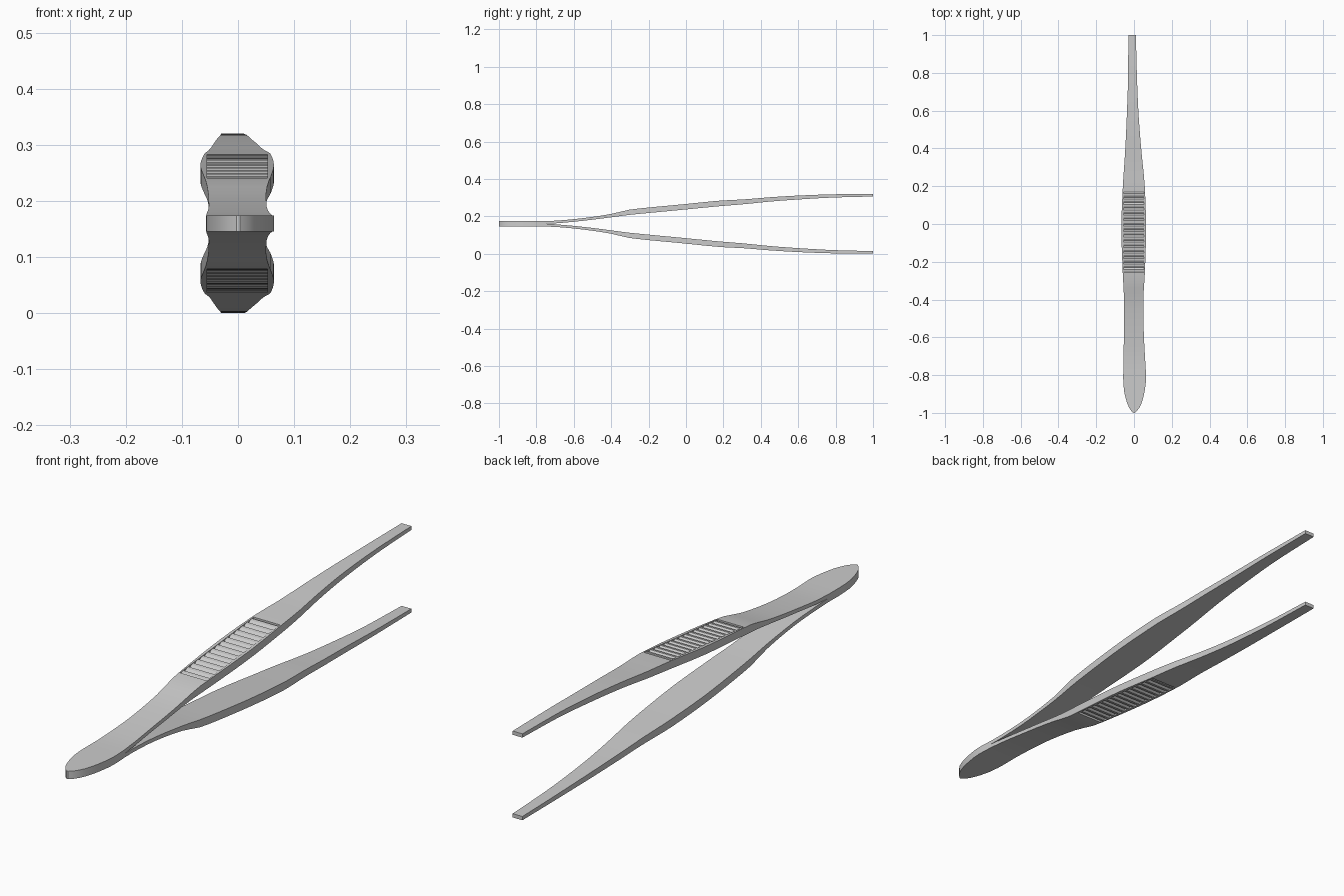
import bpy, bmesh
from mathutils import Matrix

if "Cube" in bpy.data.objects:
    bpy.data.objects.remove(bpy.data.objects["Cube"])

MID = 0.16  # height of the plane the two arms mirror across

# Arm stations: y, left x, right x
OUTLINE = [(-1, -.003, .004), (-.99, -.014, .016), (-.97, -.027, .03),
           (-.93, -.042, .046), (-.88, -.053, .057), (-.82, -.057, .064),
           (-.7, -.056, .058), (-.55, -.052, .051), (-.4, -.053, .05),
           (-.25, -.06, .058), (-.02, -.067, .064), (.18, -.06, .058),
           (.4, -.046, .038), (.6, -.037, .023), (.8, -.031, .015), (1, -.03, .01)]
# Arm stations: y, inner z, outer z (measured from the mirror plane)
SIDE = [(-1, 0, .0145), (-.75, 0, .0145), (-.68, .004, .018), (-.6, .011, .025),
        (-.5, .022, .037), (-.4, .035, .053), (-.34, .043, .067), (-.3, .048, .076),
        (-.24, .054, .083), (-.02, .075, .104), (.2, .096, .125), (.3, .104, .13),
        (.45, .119, .142), (.6, .13, .151), (.8, .141, .158), (1, .146, .16)]


def sample(keys, y, col):
    """Monotone cubic interpolation through the key stations."""
    n = len(keys)
    i = max(k for k in range(n - 1) if keys[k][0] <= y + 1e-9)

    def secant(k):
        return (keys[k + 1][col] - keys[k][col]) / (keys[k + 1][0] - keys[k][0])

    def slope(k):
        if k == 0:
            return secant(0)
        if k == n - 1:
            return secant(n - 2)
        a, b = secant(k - 1), secant(k)
        return 2 * a * b / (a + b) if a * b > 0 else 0.0

    h = keys[i + 1][0] - keys[i][0]
    t = (y - keys[i][0]) / h
    return ((2*t**3 - 3*t**2 + 1) * keys[i][col] + (t**3 - 2*t**2 + t) * h * slope(i)
            + (3*t**2 - 2*t**3) * keys[i + 1][col] + (t**3 - t**2) * h * slope(i + 1))


def make_object(name, bm):
    bmesh.ops.recalc_face_normals(bm, faces=bm.faces[:])
    mesh = bpy.data.meshes.new(name)
    bm.to_mesh(mesh)
    bm.free()
    obj = bpy.data.objects.new(name, mesh)
    bpy.context.collection.objects.link(obj)
    return obj


def outer(y):
    return sample(SIDE, y, 2)


# Upper arm: a lofted rectangular strip
ys = {round(k[0], 3) for k in OUTLINE + SIDE} | {round(-.95 + .05 * i, 3) for i in range(39)}
bm = bmesh.new()
rings = []
for y in sorted(ys):
    xl, xr = sample(OUTLINE, y, 1), sample(OUTLINE, y, 2)
    zi, zo = sample(SIDE, y, 1), outer(y)
    rings.append([bm.verts.new(p) for p in
                  ((xl, y, zi), (xr, y, zi), (xr, y, zo), (xl, y, zo))])
for a, b in zip(rings, rings[1:]):
    for i in range(4):
        j = (i + 1) % 4
        bm.faces.new((a[i], a[j], b[j], b[i]))
bm.faces.new(rings[0])
bm.faces.new(rings[-1])
tweezers = make_object("tweezers", bm)

# Grip cutter: recessed window whose floor is a row of ridges
Y0, Y1, RIDGES = -.26, .17, 15
pitch = (Y1 - Y0) / RIDGES
floor = []
for i in range(RIDGES):
    for f, d in ((0, .008), (.3, .002), (.7, .0012)):
        y = Y0 + (i + f) * pitch
        floor.append((y, outer(y) - d))
floor.append((Y1, outer(Y1) - .008))
profile = floor + [(Y1, .2), (Y0, .2)]
bm = bmesh.new()
face = bm.faces.new([bm.verts.new((-.055, y, z)) for y, z in profile])
ext = bmesh.ops.extrude_face_region(bm, geom=[face])
bmesh.ops.translate(bm, vec=(.108, 0, 0),
                    verts=[v for v in ext["geom"] if isinstance(v, bmesh.types.BMVert)])
cutter = make_object("grip_cutter", bm)

mod = tweezers.modifiers.new("grip", 'BOOLEAN')
mod.operation = 'DIFFERENCE'
mod.solver = 'EXACT'
mod.object = cutter
bpy.context.view_layer.objects.active = tweezers
tweezers.select_set(True)
bpy.ops.object.modifier_apply(modifier="grip")
bpy.data.objects.remove(cutter)

# Open the joined end on the mirror plane, then mirror the lower arm and weld
bm = bmesh.new()
bm.from_mesh(tweezers.data)
flat = [f for f in bm.faces if all(abs(v.co.z) < 1e-5 for v in f.verts)]
bmesh.ops.delete(bm, geom=flat, context='FACES')
dup = bmesh.ops.duplicate(bm, geom=bm.verts[:] + bm.edges[:] + bm.faces[:])["geom"]
bmesh.ops.transform(bm, matrix=Matrix.Diagonal((1, 1, -1, 1)),
                    verts=[v for v in dup if isinstance(v, bmesh.types.BMVert)])
bmesh.ops.reverse_faces(bm, faces=[f for f in dup if isinstance(f, bmesh.types.BMFace)])
bmesh.ops.remove_doubles(bm, verts=[v for v in bm.verts if abs(v.co.z) < 1e-5], dist=1e-5)
bm.to_mesh(tweezers.data)
bm.free()
tweezers.location.z = MID
bpy.ops.object.shade_smooth_by_angle(angle=.35)
